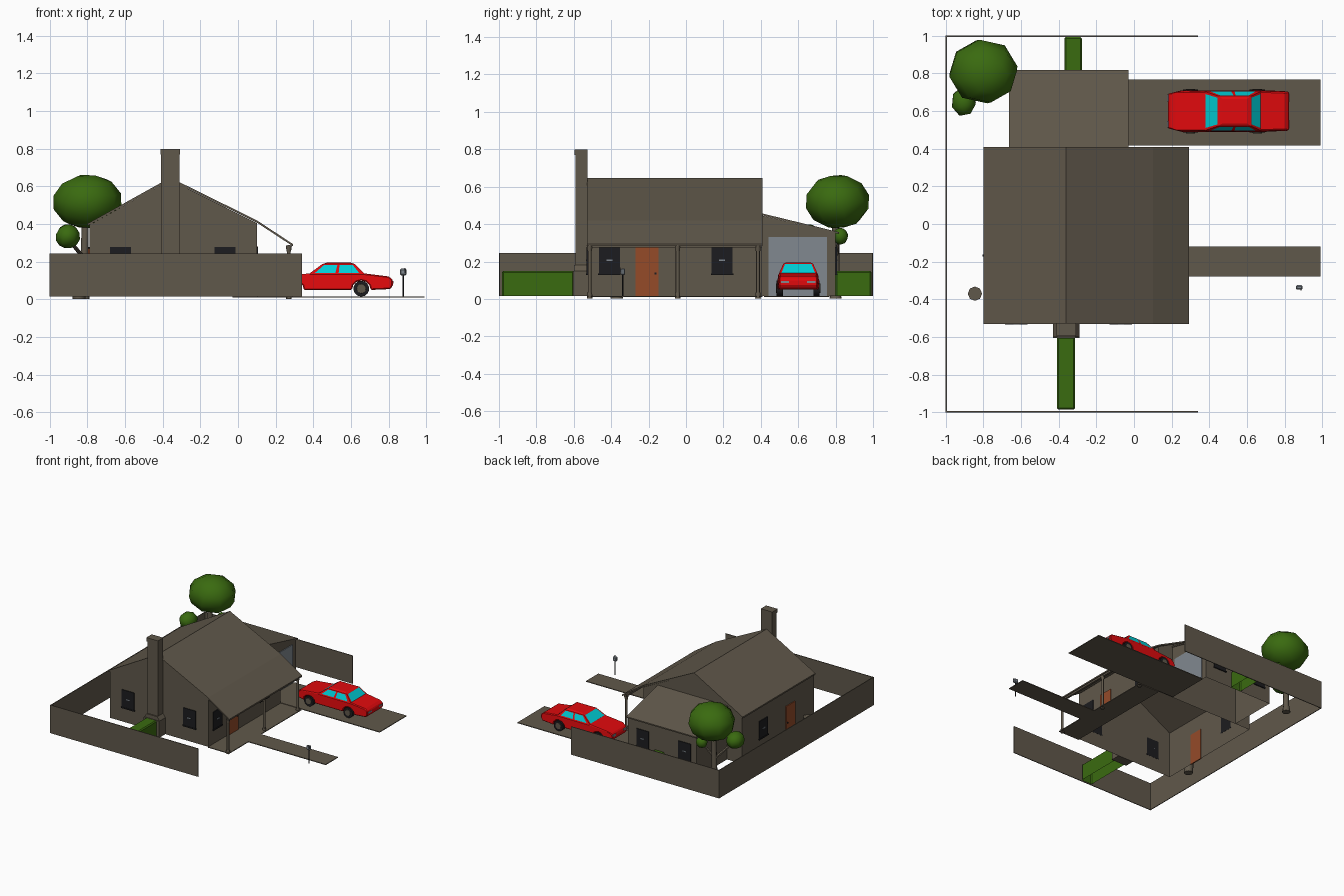
import bpy, bmesh, math
from mathutils import Vector, Matrix

if "Cube" in bpy.data.objects:
    bpy.data.objects.remove(bpy.data.objects["Cube"])


def mat(name, r, g, b):
    m = bpy.data.materials.new(name)
    m.diffuse_color = (r, g, b, 1)
    m.use_nodes = True
    m.node_tree.nodes["Principled BSDF"].inputs["Base Color"].default_value = m.diffuse_color
    return m


BROWN = mat("weathered brown", 0.118, 0.098, 0.07)
GREEN = mat("leaf green", 0.042, 0.145, 0.005)
RED = mat("car red", 0.75, 0.003, 0.004)
CYAN = mat("glass cyan", 0.0, 0.62, 0.68)
ORANGE = mat("door orange", 0.3, 0.07, 0.022)
GREY = mat("metal grey", 0.22, 0.25, 0.28)
BLACK = mat("window black", 0.012, 0.012, 0.014)


def finish(name, bm, m, smooth=False):
    bmesh.ops.recalc_face_normals(bm, faces=bm.faces)
    me = bpy.data.meshes.new(name)
    bm.to_mesh(me)
    bm.free()
    me.materials.append(m)
    if smooth:
        me.shade_smooth()
    ob = bpy.data.objects.new(name, me)
    bpy.context.collection.objects.link(ob)
    return ob


def prism(name, pts, axis, a, b, m, open_bottom=False):
    """Extrude a profile of (horizontal, z) points along x or y from a to b."""
    bm = bmesh.new()
    P = (lambda h, z, t: (h, t, z)) if axis == 'y' else (lambda h, z, t: (t, h, z))
    lo = [bm.verts.new(P(h, z, a)) for h, z in pts]
    hi = [bm.verts.new(P(h, z, b)) for h, z in pts]
    n = len(pts)
    bm.faces.new(lo)
    bm.faces.new(hi)
    for i in range(n):
        bm.faces.new((lo[i], lo[(i + 1) % n], hi[(i + 1) % n], hi[i]))
    if open_bottom:
        zmin = min(z for _, z in pts) + 1e-4
        low = [f for f in bm.faces if all(v.co.z < zmin for v in f.verts)]
        bmesh.ops.delete(bm, geom=low, context='FACES_ONLY')
    return finish(name, bm, m)


def box(name, x0, x1, y0, y1, z0, z1, m, open_bottom=False):
    return prism(name, [(x0, z0), (x1, z0), (x1, z1), (x0, z1)], 'y', y0, y1, m, open_bottom)


def slab(name, line, t, axis, a, b, m):
    """Thin sheet following a polyline."""
    return prism(name, line + [(h, z - t) for h, z in reversed(line)], axis, a, b, m)


def rod(name, p, q, r0, r1, m, sides=8, smooth=True):
    p, q = Vector(p), Vector(q)
    bm = bmesh.new()
    bmesh.ops.create_cone(bm, cap_ends=True, segments=sides, radius1=r0, radius2=r1, depth=(q - p).length)
    rot = (q - p).to_track_quat('Z', 'Y').to_matrix().to_4x4()
    bm.transform(Matrix.Translation((p + q) / 2) @ rot)
    ob = finish(name, bm, m, smooth)
    if smooth:
        ob.data.set_sharp_from_angle(angle=math.radians(50))
    return ob


def bevel(ob, w, seg=1):
    b = ob.modifiers.new("bevel", 'BEVEL')
    b.width, b.segments, b.limit_method, b.angle_limit = w, seg, 'ANGLE', math.radians(40)


# House: walls without floor, one bent roof that runs on over the porch
prism("house_walls", [(-.79, .015), (.1, .015), (.1, .405), (-.36, .635), (-.79, .395)],
      'y', -.525, .405, BROWN, True)
slab("house_roof", [(-.8, .402), (-.36, .647), (.1, .42), (.292, .294)], .012, 'y', -.53, .41, BROWN)

# Lean-to garage
prism("garage_walls", [(.407, .015), (.80, .015), (.80, .352), (.407, .446)], 'x', -.655, -.035, BROWN, True)
slab("garage_roof", [(.407, .457), (.818, .357)], .01, 'x', -.665, -.03, BROWN)
box("garage_door", -.037, -.029, .44, .755, .016, .33, GREY)

# Chimney: footing, shoulder, stack and cap
box("chimney_base", -.43, -.29, -.605, -.525, .015, .15, BROWN)
prism("chimney_shoulder", [(-.43, .15), (-.29, .15), (-.312, .18), (-.408, .18)], 'y', -.6, -.525, BROWN)
box("chimney_stack", -.408, -.312, -.59, -.527, .17, .77, BROWN)
box("chimney_cap", -.412, -.308, -.596, -.527, .77, .8, BROWN)


# Windows: dark pane, sill and latch; axis is the wall normal
def window(c, w, axis, sign):
    def plate(name, h0, h1, z0, z1, d, m):
        a, b = sorted((w - .001 * sign, w + d * sign))
        if axis == 'x':
            box(name, a, b, c + h0, c + h1, z0, z1, m)
        else:
            box(name, c + h0, c + h1, a, b, z0, z1, m)
    plate("window_pane", -.056, .056, .135, .278, .006, BLACK)
    plate("window_sill", -.06, .06, .127, .137, .009, BLACK)
    plate("window_latch", -.016, .016, .203, .211, .009, GREY)


for c, w, axis, s in [(-.41, .1, 'x', 1), (.193, .1, 'x', 1), (.13, -.79, 'x', -1),
                      (-.625, -.525, 'y', -1), (-.07, -.525, 'y', -1),
                      (-.17, .8, 'y', 1), (-.55, .8, 'y', 1)]:
    window(c, w, axis, s)

# Doors and knobs
box("front_door", .098, .107, -.27, -.148, .016, .28, ORANGE)
box("side_door", -.797, -.788, -.28, -.16, .016, .27, ORANGE)
box("front_knob", .107, .114, -.168, -.158, .13, .14, BLACK)
box("side_knob", -.806, -.797, -.172, -.162, .13, .14, BLACK)

# Porch: floor, posts with feet and heads, beam
box("porch_floor", .1, .29, -.53, .41, .01, .016, BROWN)
box("porch_beam", .262, .278, -.525, .405, .276, .29, BROWN)
for y in (-.515, -.045, .385):
    rod("porch_post", (.27, y, .005), (.27, y, .285), .01, .01, BROWN)
    rod("post_foot", (.27, y, .003), (.27, y, .035), .015, .013, BROWN)
    rod("post_head", (.27, y, .255), (.27, y, .285), .012, .016, BROWN)

# Paving and fences
box("driveway", -.03, .99, .417, .767, .01, .016, BROWN)
box("footpath", .29, .99, -.28, -.12, .01, .016, BROWN)
box("back_fence", -.998, .34, .994, 1, .015, .245, BROWN)
box("front_fence", -.998, .34, -1, -.994, .015, .245, BROWN)
box("left_fence", -1, -.994, -1, 1, .015, .245, BROWN)

# Hedges
bevel(box("front_hedge", -.41, -.313, -.985, -.6, .015, .15, GREEN, True), .008)
bevel(box("back_hedge", -.37, -.277, .8, .993, .015, .15, GREEN, True), .008)

# Tree
rod("tree_foot", (-.82, .8, .003), (-.82, .8, .06), .032, .022, BROWN)
rod("tree_trunk", (-.82, .8, .05), (-.81, .8, .46), .022, .018, BROWN)
rod("left_branch", (-.82, .8, .22), (-.9, .67, .32), .012, .009, BROWN, 6)
rod("right_branch", (-.82, .8, .22), (-.72, .82, .33), .011, .008, BROWN, 6)
for name, c, r, seg in [("big_crown", (-.8, .81, .52), (.187, .175, .145), 8),
                        ("low_crown", (-.905, .65, .335), (.067, .08, .065), 7),
                        ("small_crown", (-.72, .825, .335), (.045, .042, .045), 7)]:
    bm = bmesh.new()
    bmesh.ops.create_uvsphere(bm, u_segments=seg, v_segments=6, radius=1)
    bm.transform(Matrix.Translation(c) @ Matrix.Diagonal((*r, 1)) @ Matrix.Rotation(.35, 4, (1, 1, .6)))
    finish(name, bm, GREEN, True)

# Barrel and mailbox
rod("barrel", (-.845, -.37, .003), (-.845, -.37, .12), .034, .038, BROWN)
rod("mailbox_post", (.877, -.337, .015), (.877, -.337, .13), .004, .004, BLACK, 6)
bevel(box("mailbox", .86, .895, -.349, -.325, .128, .163, GREY), .006)
box("mailbox_flag", .884, .89, -.352, -.349, .14, .168, BLACK)

# Car body: side profile with wheel arches, narrowed at both ends
CY = .6
WHEELS = (.3, .655)


def arch(cx):
    return [(cx - .05 * math.cos(math.pi * i / 6), .05 + .05 * math.sin(math.pi * i / 6)) for i in range(7)]


prof = [(.19, .05)] + arch(WHEELS[0]) + arch(WHEELS[1]) + [
    (.81, .055), (.822, .075), (.822, .105), (.8, .122), (.67, .138), (.38, .138), (.22, .122), (.188, .107), (.178, .08)]
body = prism("car_body", prof, 'y', CY - .11, CY + .11, RED)
for v in body.data.vertices:
    if v.co.x < .2:
        v.co.y = CY + (v.co.y - CY) * .84
    elif v.co.x > .8:
        v.co.y = CY + (v.co.y - CY) * .95
    if v.co.z > .12:
        v.co.y = CY + (v.co.y - CY) * .96
bevel(body, .006)


# Car cabin: stacked rectangles (x0, x1, half width, z)
def ring(x0, x1, w, z):
    return [Vector(p) for p in ((x0, CY - w, z), (x1, CY - w, z), (x1, CY + w, z), (x0, CY + w, z))]


R = [ring(.375, .675, .104, .134), ring(.447, .622, .08, .187), ring(.47, .6, .065, .195)]
bm = bmesh.new()
V = [[bm.verts.new(p) for p in r] for r in R]
for a, b in zip(V, V[1:]):
    for i in range(4):
        j = (i + 1) % 4
        bm.faces.new((a[i], a[j], b[j], b[i]))
bm.faces.new(V[2])
finish("car_cabin", bm, RED)


# Glass laid on the sloping cabin sides
def glass(name, i, u0, u1, v0, v1):
    a, b, c, d = R[0][i], R[0][(i + 1) % 4], R[1][(i + 1) % 4], R[1][i]
    n = (b - a).cross(d - a).normalized() * .0015
    bm = bmesh.new()
    bm.faces.new([bm.verts.new(a.lerp(b, u).lerp(d.lerp(c, u), v) + n)
                  for u, v in ((u0, v0), (u1, v0), (u1, v1), (u0, v1))])
    ob = finish(name, bm, CYAN)
    if ob.data.polygons[0].normal.dot(n) < 0:
        ob.data.flip_normals()


for i in (0, 2):
    glass("side_window", i, .09, .47, .12, .9)
    glass("side_window", i, .53, .91, .12, .9)
for i in (1, 3):
    glass("windscreen", i, .06, .94, .08, .96)

# Wheels, hubs and lamps
for s in (-1, 1):
    for x in WHEELS:
        rod("wheel", (x, CY + s * .082, .057), (x, CY + s * .115, .057), .042, .042, BLACK, 14)
        rod("hub", (x, CY + s * .11, .057), (x, CY + s * .118, .057), .027, .024, BROWN, 12)
    y = CY + s * .07
    box("right_lamp", .82, .825, y - .022, y + .022, .085, .097, GREY)
    box("left_lamp", .176, .184, y - .018, y + .018, .083, .097, GREY)
